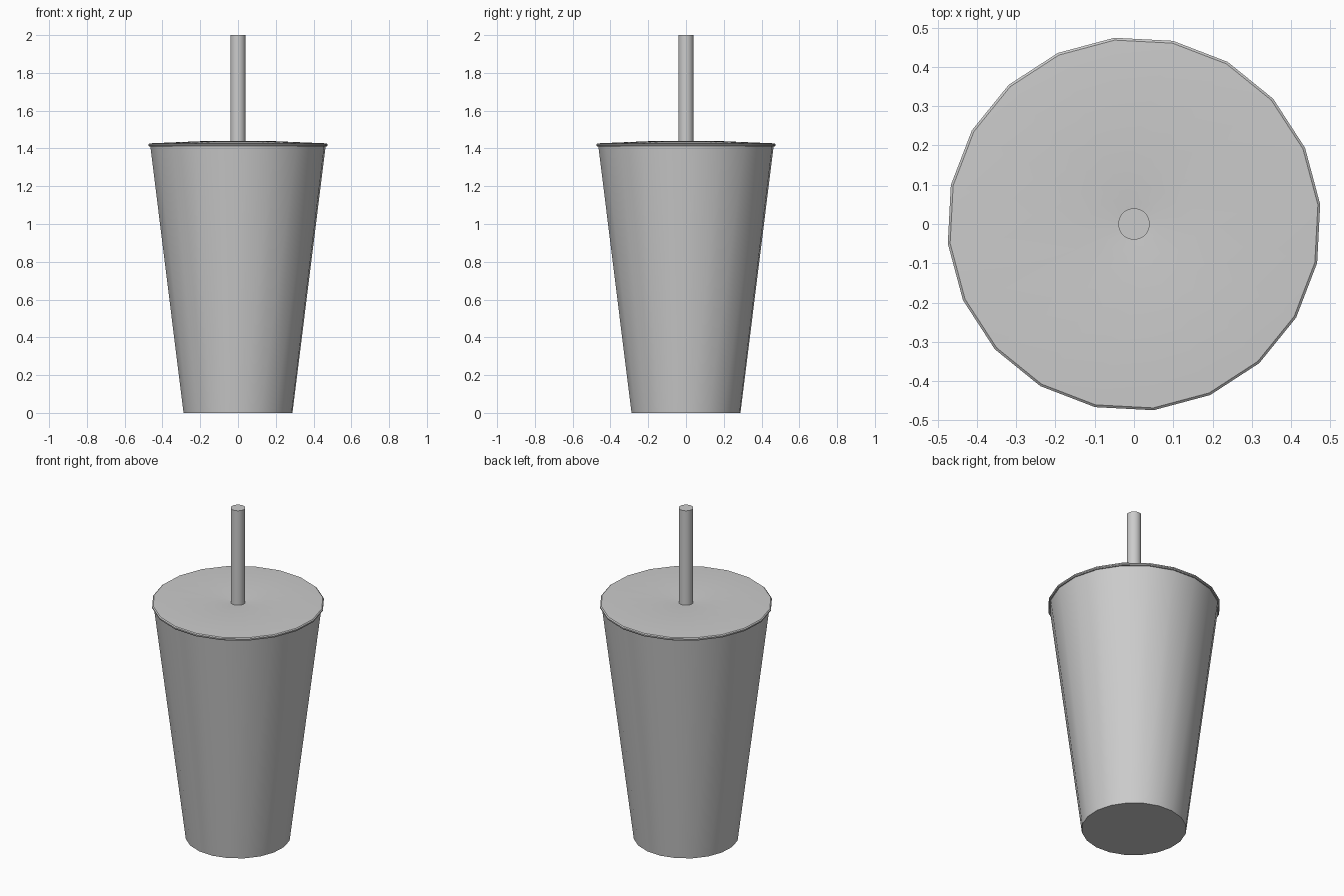
import bpy
import math

cube = bpy.data.objects.get("Cube")
if cube:
    bpy.data.objects.remove(cube, do_unlink=True)

grey = bpy.data.materials.new("warm grey plastic")
grey.use_nodes = True
COLOUR = (0.6, 0.6, 0.6, 1)
grey.diffuse_color = COLOUR
grey.node_tree.nodes["Principled BSDF"].inputs["Base Color"].default_value = COLOUR


def lathe(name, profile, sides, start=6):
    """Spin a (radius, height) profile about z; radius 0 makes a single pole vertex."""
    verts, rings, faces = [], [], []
    for r, z in profile:
        count = sides if r > 0 else 1
        rings.append([len(verts) + i for i in range(count)])
        for i in range(count):
            a = math.radians(start) + math.tau * i / sides
            verts.append((r * math.cos(a), r * math.sin(a), z))
    for low, high in zip(rings, rings[1:]):
        for i in range(sides):
            j = (i + 1) % sides
            quad = [low[i % len(low)], low[j % len(low)],
                    high[j % len(high)], high[i % len(high)]]
            faces.append(list(dict.fromkeys(quad)))
    mesh = bpy.data.meshes.new(name)
    mesh.from_pydata(verts, [], faces)
    mesh.materials.append(grey)
    obj = bpy.data.objects.new(name, mesh)
    bpy.context.collection.objects.link(obj)
    bpy.ops.object.select_all(action="DESELECT")
    obj.select_set(True)
    bpy.context.view_layer.objects.active = obj
    bpy.ops.object.shade_smooth_by_angle(angle=math.radians(30))
    return obj


# Tapered cup with a flat base
lathe("cup", [(0, 0), (0.29, 0), (0.467, 1.415)], 20)

# Lid with a thin rim, gentle dome and a dimple around the straw
lathe("lid", [(0.46, 1.41), (0.473, 1.41), (0.477, 1.415), (0.477, 1.422),
              (0.471, 1.427), (0.157, 1.44), (0.04, 1.425), (0, 1.425)], 20)

# Straight drinking straw
lathe("straw", [(0, 1.4), (0.04, 1.4), (0.04, 2), (0, 2)], 32)
